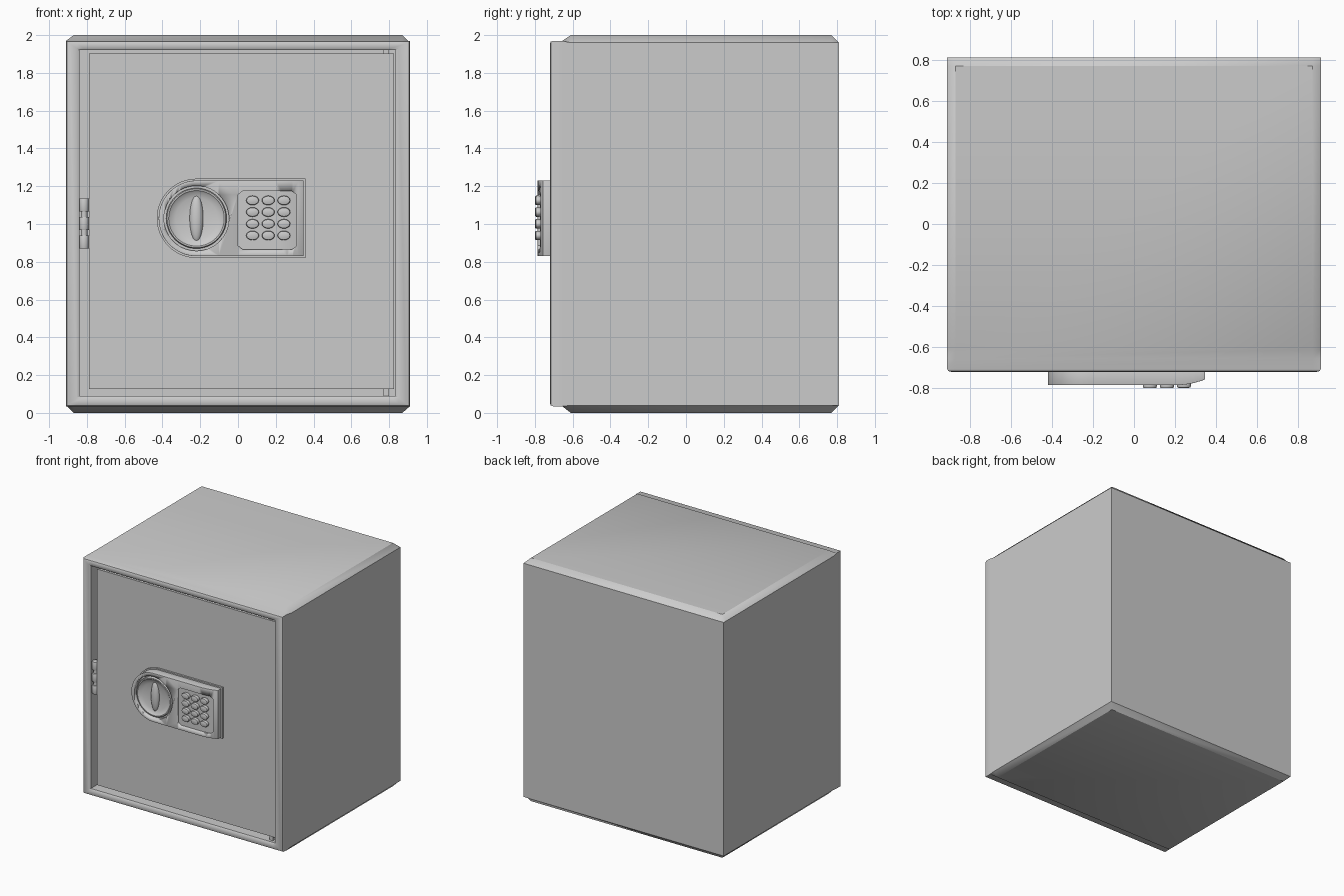
import bpy, bmesh, math
from mathutils import Matrix

if "Cube" in bpy.data.objects:
    bpy.data.objects.remove(bpy.data.objects["Cube"])


def finish(bm, name, bevel=0, segs=2, angle=40):
    bmesh.ops.remove_doubles(bm, verts=bm.verts, dist=1e-5)
    bmesh.ops.recalc_face_normals(bm, faces=bm.faces)
    me = bpy.data.meshes.new(name)
    bm.to_mesh(me)
    bm.free()
    ob = bpy.data.objects.new(name, me)
    bpy.context.collection.objects.link(ob)
    bpy.ops.object.select_all(action='DESELECT')
    bpy.context.view_layer.objects.active = ob
    ob.select_set(True)
    if bevel:
        m = ob.modifiers.new("bevel", 'BEVEL')
        m.width, m.segments = bevel, segs
        m.limit_method, m.angle_limit = 'ANGLE', math.radians(50)
        bpy.ops.object.modifier_apply(modifier=m.name)
    bpy.ops.object.shade_smooth_by_angle(angle=math.radians(angle))
    return ob


def box(name, x0, x1, y0, y1, z0, z1, bevel=0):
    bm = bmesh.new()
    bmesh.ops.create_cube(bm, size=1, matrix=Matrix.Translation(
        ((x0 + x1) / 2, (y0 + y1) / 2, (z0 + z1) / 2)) @ Matrix.Diagonal((x1 - x0, y1 - y0, z1 - z0, 1)))
    return finish(bm, name, bevel)


def cyl(name, loc, rx, rz, depth, axis='Y', bevel=0, segs=48):
    bm = bmesh.new()
    rot = Matrix.Rotation(math.pi / 2, 4, 'X') if axis == 'Y' else Matrix()
    bmesh.ops.create_cone(bm, cap_ends=True, segments=segs, radius1=1, radius2=1, depth=depth,
                          matrix=Matrix.Translation(loc) @ rot @ Matrix.Diagonal((rx, rz, 1, 1)))
    return finish(bm, name, bevel)


def skin(bm, rings):
    for a, b in zip(rings, rings[1:]):
        for i in range(len(a)):
            j = (i + 1) % len(a)
            bm.faces.new((a[i], a[j], b[j], b[i]))


def slab(name, xs, half, cz, back, front, bevel=0):
    # solid made of columns along x, with back and front depth functions
    bm = bmesh.new()
    rings = [[bm.verts.new((x, y, cz + s * half(x))) for s, y in
              ((1, back(x)), (1, front(x)), (-1, front(x)), (-1, back(x)))] for x in xs]
    skin(bm, rings)
    bm.faces.new(rings[-1])
    if half(xs[0]) > 1e-4:
        bm.faces.new(rings[0][::-1])
    bmesh.ops.dissolve_degenerate(bm, dist=1e-6, edges=bm.edges)
    return finish(bm, name, bevel)


def cut(ob, cutter):
    m = ob.modifiers.new("cut", 'BOOLEAN')
    m.operation, m.object, m.solver = 'DIFFERENCE', cutter, 'EXACT'
    bpy.context.view_layer.objects.active = ob
    bpy.ops.object.modifier_apply(modifier=m.name)
    bpy.data.objects.remove(cutter)


# Cabinet: chamfered sections along y, ending in the door recess
def section(bm, y, x0, x1, z0, z1, c=0):
    k = 0.04
    pts = [(x0 + k, z0), (x1 - k, z0), (x1, z0 + c), (x1, z1 - c),
           (x1 - k, z1), (x0 + k, z1), (x0, z1 - c), (x0, z0 + c)]
    return [bm.verts.new((x, y, z)) for x, z in pts]


bm = bmesh.new()
rings = [section(bm, *a) for a in (
    (0.81, -.91, .91, .04, 1.96),
    (0.77, -.91, .91, 0, 2, .04),
    (-.61, -.91, .91, 0, 2, .04),
    (-.655, -.91, .91, .035, 1.97),
    (-.705, -.91, .91, .035, 1.97),
    (-.716, -.905, .905, .04, 1.965),
    (-.72, -.89, .89, .05, 1.955),
    (-.72, -.855, .85, .08, 1.93),
    (-.712, -.84, .833, .09, 1.92),
    (-.60, -.84, .833, .09, 1.92))]
skin(bm, rings)
bm.faces.new(rings[0])
bm.faces.new(rings[-1])
finish(bm, "cabinet", angle=42)

# Door, pivot stubs and hinge
box("door", -.79, .826, -.70, -.61, .127, 1.902)
for name, z0, z1 in (("lower_pivot", .09, .13), ("upper_pivot", 1.90, 1.92)):
    box(name, .77, .80, -.69, -.62, z0, z1)
cyl("hinge_pin", (-.815, -.685, 1.0), .017, .017, .25, 'Z', segs=24)
for i, z in enumerate((.905, 1.003, 1.1)):
    cyl(f"hinge_knuckle_{i}", (-.815, -.685, z), .026, .026, .07, 'Z', .004, 24)

# Lock housing: half-round left end, face curving back on the right
CX, CZ = -.22, 1.03


def housing(name, r, right, back, front, bevel):
    xs = [CX - r * math.cos(math.radians(a)) for a in range(0, 91, 6)]
    xs += [-.1, 0, .1, .2, .23, .26, .29, .32, right]
    half = lambda x: r if x >= CX else math.sqrt(max(0, r * r - (x - CX) ** 2))
    return slab(name, xs, half, CZ, back, front, bevel)


def face_y(x):
    return -.785 + 1.3 * max(0, x - .2) ** 2


housing("lock_base_plate", .21, .358, lambda x: -.695, lambda x: -.715, 0)
lock = housing("lock_housing", .2, .347, lambda x: -.70, face_y, .01)
cut(lock, cyl("dial_cutter", (CX, -.80, CZ), .172, .172, .09, segs=64))
pad_xs = [0, .008, .025, .1, .2, .23, .26, .285, .302, .31]
pad_half = lambda x: .155 - .02 * (max(0, .025 - x) / .025 + max(0, x - .285) / .025)
cut(lock, slab("keypad_cutter", pad_xs, pad_half, CZ - .01,
               lambda x: face_y(x) + .012, lambda x: -.85))
bpy.ops.object.shade_smooth_by_angle(angle=math.radians(40))

# Turning dial: lathed dish with raised rim, plus an oval grip
bm = bmesh.new()
prof = [(.16, -.74), (.16, -.775), (.155, -.781), (.147, -.781), (.14, -.774),
        (.11, -.764), (.06, -.758), (.02, -.757)]
rings = [[bm.verts.new((CX + r * math.cos(t * math.pi / 32), y, CZ + r * math.sin(t * math.pi / 32)))
          for t in range(64)] for r, y in prof]
skin(bm, rings)
bm.faces.new(rings[-1])
finish(bm, "dial")
bm = bmesh.new()
bmesh.ops.create_uvsphere(bm, u_segments=24, v_segments=16, radius=1,
                          matrix=Matrix.Translation((CX, -.757, CZ)) @ Matrix.Diagonal((.036, .028, .125, 1)))
finish(bm, "dial_grip")

# Keypad buttons
for row in range(4):
    for col in range(3):
        x, z = .077 + col * .083, 1.125 - row * .062
        cyl(f"key_{row}_{col}", (x, face_y(x), z), .034, .025, .03, 'Y', .008, 16)
